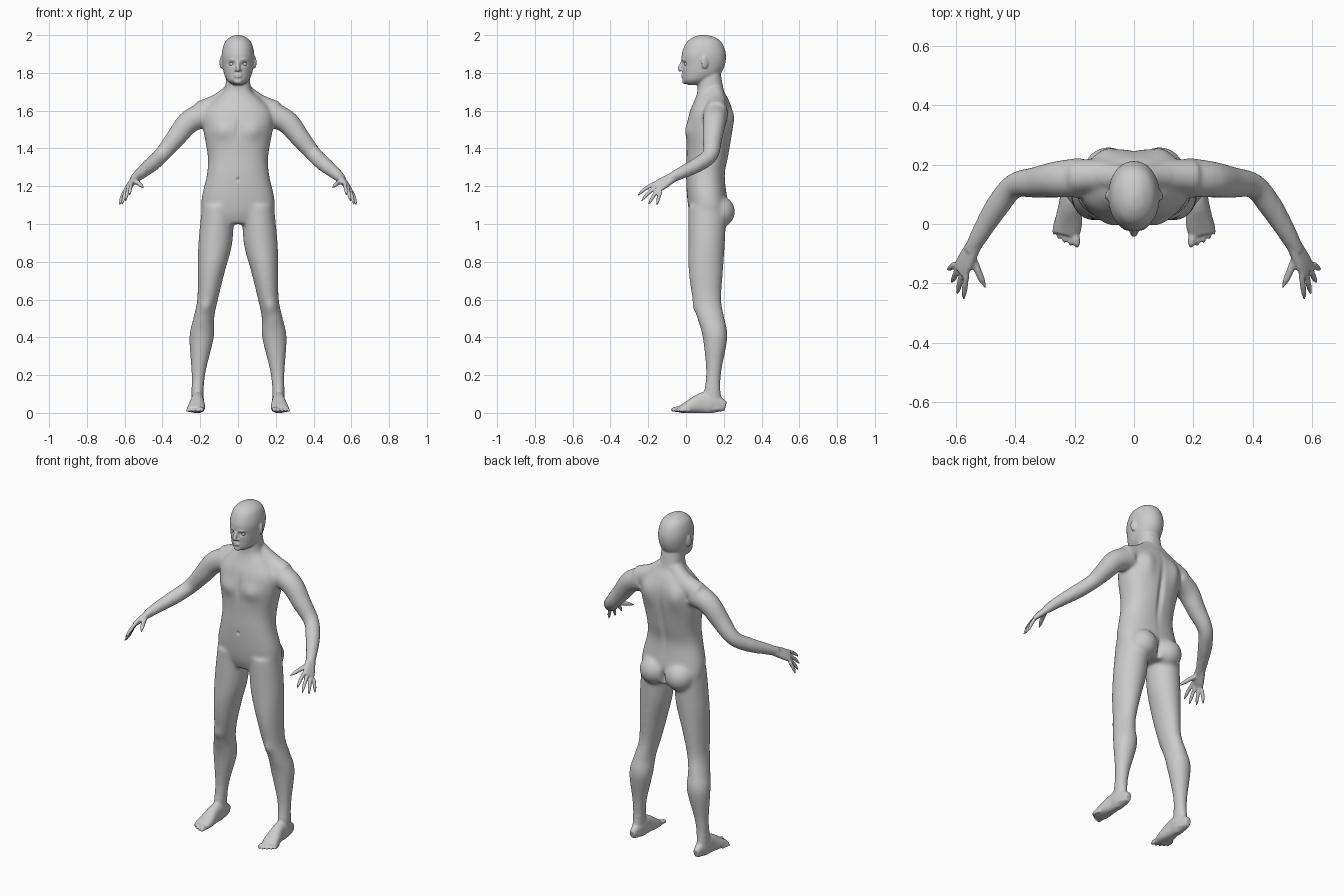
import bpy, bmesh, math
from mathutils import Vector, Matrix

if "Cube" in bpy.data.objects:
    bpy.data.objects.remove(bpy.data.objects["Cube"])

bm = bmesh.new()


def spline(st, steps=5):
    """Catmull-Rom interpolation of station tuples."""
    out = []
    for i in range(len(st) - 1):
        quad = st[max(i - 1, 0)], st[i], st[i + 1], st[min(i + 2, len(st) - 1)]
        for k in range(steps):
            t = k / steps
            out.append([b + t * ((c - a) + t * ((2 * a - 5 * b + 4 * c - d)
                        + t * (3 * b - a - 3 * c + d))) / 2 for a, b, c, d in zip(*quad)])
    return out + [list(st[-1])]


def loft(stations, across=None, side=1, power=2, n=32):
    """Skin rings (x, y, z, radius, other radius); horizontal when across is None."""
    st = spline(stations)
    rings = []
    for i, p in enumerate(st):
        x, y, z, ra, rb = (*p, p[3])[:5]
        s, nn = Vector((1, 0, 0)), Vector((0, 1, 0))
        if across:
            t = Vector(st[min(i + 1, len(st) - 1)][:3]) - Vector(st[max(i - 1, 0)][:3])
            t.normalize()
            s = Vector(across)
            s = (s - t * s.dot(t)).normalized()
            nn = t.cross(s)
        ring = []
        for k in range(n):
            c, q = (math.copysign(abs(w) ** (2 / power), w) for w in
                    (math.cos(math.tau * k / n), math.sin(math.tau * k / n)))
            v = Vector((x, y, z)) + s * c * max(ra, .002) + nn * q * max(rb, .002)
            ring.append(bm.verts.new((v.x * side, v.y, v.z)))
        rings.append(ring)
    for r0, r1 in zip(rings, rings[1:]):
        for k in range(n):
            bm.faces.new((r0[k - 1], r0[k], r1[k], r1[k - 1]))
    bm.faces.new(rings[0])
    bm.faces.new(rings[-1])


def upright(rows, side=1, power=2):
    """Horizontal rings from (z, inner x, outer x, front y, back y)."""
    loft([((a + b) / 2, (f + k) / 2, z, (b - a) / 2, (k - f) / 2) for z, a, b, f, k in rows],
         None, side, power, 48)


def blob(c, r, side=1, flare=0):
    m = Matrix.Translation((c[0] * side, c[1], c[2])) @ Matrix.Rotation(flare * side, 4, 'Z')
    bmesh.ops.create_uvsphere(bm, u_segments=24, v_segments=16, radius=1,
                              matrix=m @ Matrix.Diagonal((*r, 1)))


def digit(base, tip, r, side, lift):
    """Finger or toe: arched tube with a rounded end."""
    st = []
    for i in range(6):
        f = i / 5
        p = base.lerp(tip, f) + Vector((0, 0, lift * 4 * f * (1 - f)))
        st.append((*p, r * (1 - .7 * f ** 6)))
    loft(st, (.5, .3, -.6), side, n=16)


# torso and neck
upright([(z, -h, h, f, b) for z, h, f, b in (
    (1.0, .12, .04, .21), (1.06, .187, .018, .23), (1.14, .192, .006, .218),
    (1.26, .165, 0, .206), (1.36, .16, .003, .225), (1.5, .184, .003, .247),
    (1.59, .184, .018, .248), (1.66, .125, .047, .226), (1.71, .072, .061, .2),
    (1.81, .061, .06, .182))], 1, 2.3)
# head
upright([(z, -h, h, f, b) for z, h, f, b in (
    (1.736, .024, .01, .07), (1.757, .054, -.015, .13), (1.79, .072, -.018, .178),
    (1.84, .082, -.02, .205), (1.9, .086, -.022, .211), (1.96, .071, .002, .19),
    (1.99, .04, .04, .15), (2.001, .008, .08, .1))], 1, 2.1)
# nose, lips, chin
loft([(0, -.016, 1.862, .009), (0, -.032, 1.826, .012), (0, -.026, 1.811, .011)], (1, 0, 0))
blob((0, -.019, 1.785), (.021, .009, .01))
blob((0, -.007, 1.754), (.022, .014, .013))

for sd in (1, -1):
    # nostril and ear
    blob((.011, -.022, 1.815), (.008, .011, .007), sd)
    blob((.088, .1, 1.856), (.008, .02, .034), sd, .35)
    # trapezius
    loft([(.02, .15, 1.71, .045), (.1, .162, 1.643, .051), (.2, .16, 1.592, .06)],
         (0, 1, 0), sd)
    # arm
    loft([(.17, .157, 1.583, .068), (.26, .15, 1.54, .062), (.33, .14, 1.455, .053),
          (.404, .128, 1.366, .043), (.46, .06, 1.313, .041), (.515, -.03, 1.268, .032),
          (.55, -.092, 1.236, .024)], (0, 1, 0), sd)
    # palm
    loft([(.535, -.065, 1.25, .027, .022), (.567, -.125, 1.214, .036, .017),
          (.587, -.16, 1.192, .036, .01)], (.04, .025, -.045), sd, 2.4)
    # fingers spread evenly, the middle ones longer; then the thumb
    for i in range(4):
        f = i / 3
        base = Vector((.563, -.158, 1.217)).lerp(Vector((.602, -.134, 1.17)), f)
        tip = Vector((.575, -.257, 1.15)).lerp(Vector((.627, -.155, 1.098)), f)
        digit(base, tip + (tip - base) * .9 * f * (1 - f), .0105, sd, .008)
    digit(Vector((.55, -.1, 1.228)), Vector((.498, -.22, 1.189)), .014, sd, .006)
    # leg
    upright([(1.1, .02, .19, .012, .215), (.9, .03, .21, .012, .206),
             (.75, .069, .213, .014, .196), (.6, .106, .216, .035, .187),
             (.5, .126, .237, .06, .204), (.4, .127, .258, .088, .22),
             (.22, .17, .247, .106, .188), (.1, .183, .246, .095, .184),
             (.015, .186, .243, .1, .204)], sd)
    # buttock
    blob((.086, .178, 1.065), (.084, .082, .085), sd)
    # foot
    loft([(.214, .21, .035, .018, .025), (.214, .14, .052, .034, .055),
          (.215, .085, .052, .035, .055), (.22, .01, .03, .046, .032),
          (.228, -.035, .017, .044, .017)], (1, 0, 0), sd, 2.3)
    # toes, big one thicker
    for i in range(5):
        f = i / 4
        r = .0105 - .0015 * f if i else .0145
        tip = Vector((.191 + .095 * f - .014 * f * f, .042 * f ** 1.5 - .08, r * .9))
        digit(tip.lerp(Vector((.223, tip.y + .06, .02)), .3) + Vector((0, .04, 0)), tip, r, sd, .005)

# fuse all parts into one skin
bmesh.ops.recalc_face_normals(bm, faces=bm.faces)
body = bpy.data.objects.new("body", bpy.data.meshes.new("body"))
bpy.context.collection.objects.link(body)
bm.to_mesh(body.data)
bm.free()
mod = body.modifiers.new("fuse", 'REMESH')
mod.mode = 'VOXEL'
mod.voxel_size = .0046
ev = body.evaluated_get(bpy.context.evaluated_depsgraph_get())
bm = bmesh.new()
bm.from_mesh(ev.to_mesh())
ev.to_mesh_clear()
body.modifiers.clear()


def relax(verts, times):
    for _ in range(times):
        bmesh.ops.smooth_vert(bm, verts=verts, factor=.5,
                              use_axis_x=True, use_axis_y=True, use_axis_z=True)


# blend the trunk and limbs strongly; keep face, hands and feet crisp
relax(bm.verts[:], 3)
for margin, times in ((0, 6), (.02, 12), (.05, 20)):
    relax([v for v in bm.verts
           if min(1.735 - v.co.z, v.co.z - .09, .54 - abs(v.co.x)) > margin], times)


def push(c, r, d):
    """Soft dent or swelling along y, mirrored when off centre."""
    for sd in ((1, -1) if c[0] else (1,)):
        for v in bm.verts:
            dz = (v.co.z - c[2]) / r[2]
            if abs(dz) < 2.6:
                q = ((v.co.x - c[0] * sd) / r[0]) ** 2 + ((v.co.y - c[1]) / r[1]) ** 2 + dz * dz
                if q < 7:
                    v.co.y += d * math.exp(-q)


# eye socket, brow, mouth line
push((.034, -.014, 1.848), (.015, .03, .009), .012)
push((.034, -.018, 1.869), (.02, .03, .006), -.005)
push((0, -.025, 1.785), (.018, .02, .003), .005)
# chest, breastbone, navel
push((.085, .005, 1.495), (.055, .06, .045), -.014)
push((0, 0, 1.51), (.014, .05, .06), .006)
push((0, 0, 1.235), (.007, .03, .009), .009)
# shoulder blade, spine, cleft
push((.1, .245, 1.56), (.045, .06, .075), .015)
push((0, .24, 1.4), (.017, .06, .15), -.013)
push((0, .25, 1.045), (.014, .06, .045), -.03)
# knee
push((.172, .045, .56), (.03, .04, .035), -.008)
relax(bm.verts[:], 1)

# flat soles
for v in bm.verts:
    v.co.z = max(v.co.z, 0)
for f in bm.faces:
    f.smooth = True
bm.to_mesh(body.data)
bm.free()

# eyeballs
for sd, name in ((1, "left_eye"), (-1, "right_eye")):
    bpy.ops.mesh.primitive_uv_sphere_add(segments=24, ring_count=16, radius=.0135,
                                         location=(.034 * sd, .005, 1.847))
    bpy.context.object.name = name
    bpy.ops.object.shade_smooth()
